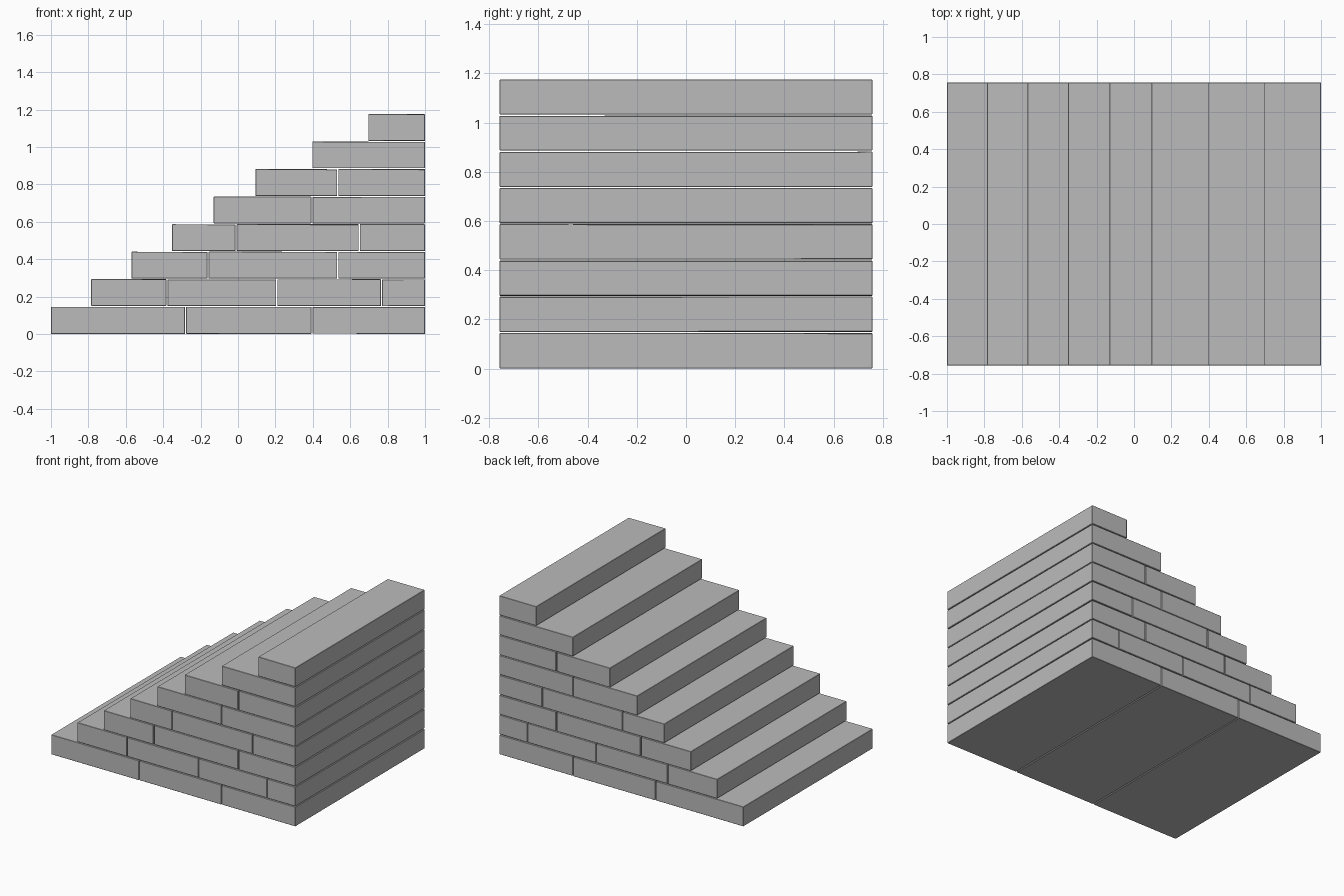
import bpy
import bmesh
import random

cube = bpy.data.objects.get("Cube")
if cube:
    bpy.data.objects.remove(cube, do_unlink=True)

random.seed(4)
HALF_DEPTH = 0.757
COURSE = 0.1472
GAP = 0.003

stone = bpy.data.materials.new("grey stone")
stone.use_nodes = True
stone.diffuse_color = (0.5, 0.5, 0.5, 1)
stone.node_tree.nodes["Principled BSDF"].inputs["Base Color"].default_value = (0.5, 0.5, 0.5, 1)

# Joint positions along x for each course, bottom to top
COURSES = [
    (-1.0, -0.28, 0.395, 1.0),
    (-0.785, -0.38, 0.207, 0.768, 1.0),
    (-0.57, -0.16, 0.533, 1.0),
    (-0.352, -0.01, 0.648, 1.0),
    (-0.13, 0.395, 1.0),
    (0.093, 0.533, 1.0),
    (0.397, 1.0),
    (0.697, 1.0),
]


def add_block(name, x0, x1, z0, z1):
    """Long stone block with softly uneven, lightly chamfered edges."""
    bm = bmesh.new()
    bmesh.ops.create_cube(bm, size=1)
    for v in bm.verts:
        v.co.x = (x0 + x1) / 2 + v.co.x * (x1 - x0)
        v.co.y *= 2 * HALF_DEPTH
        v.co.z = (z0 + z1) / 2 + v.co.z * (z1 - z0)
        # Worn corners pull slightly towards the block centre
        v.co.z += random.uniform(0, 0.002) * (1 if v.co.z < (z0 + z1) / 2 else -1)
    bmesh.ops.bevel(bm, geom=bm.edges[:], offset=0.002, segments=1, affect='EDGES')
    mesh = bpy.data.meshes.new(name)
    bm.to_mesh(mesh)
    bm.free()
    mesh.materials.append(stone)
    obj = bpy.data.objects.new(name, mesh)
    bpy.context.collection.objects.link(obj)


# Stepped courses of blocks running the full depth
for row, joints in enumerate(COURSES):
    z0 = row * COURSE + (GAP / 2 if row else 0)
    z1 = (row + 1) * COURSE - GAP / 2
    for i, (a, b) in enumerate(zip(joints, joints[1:])):
        left = a + (GAP if i else 0)
        right = b - (GAP if b < 1 else 0)
        add_block(f"step_{row + 1}_block_{i + 1}", left, right, z0, z1)
